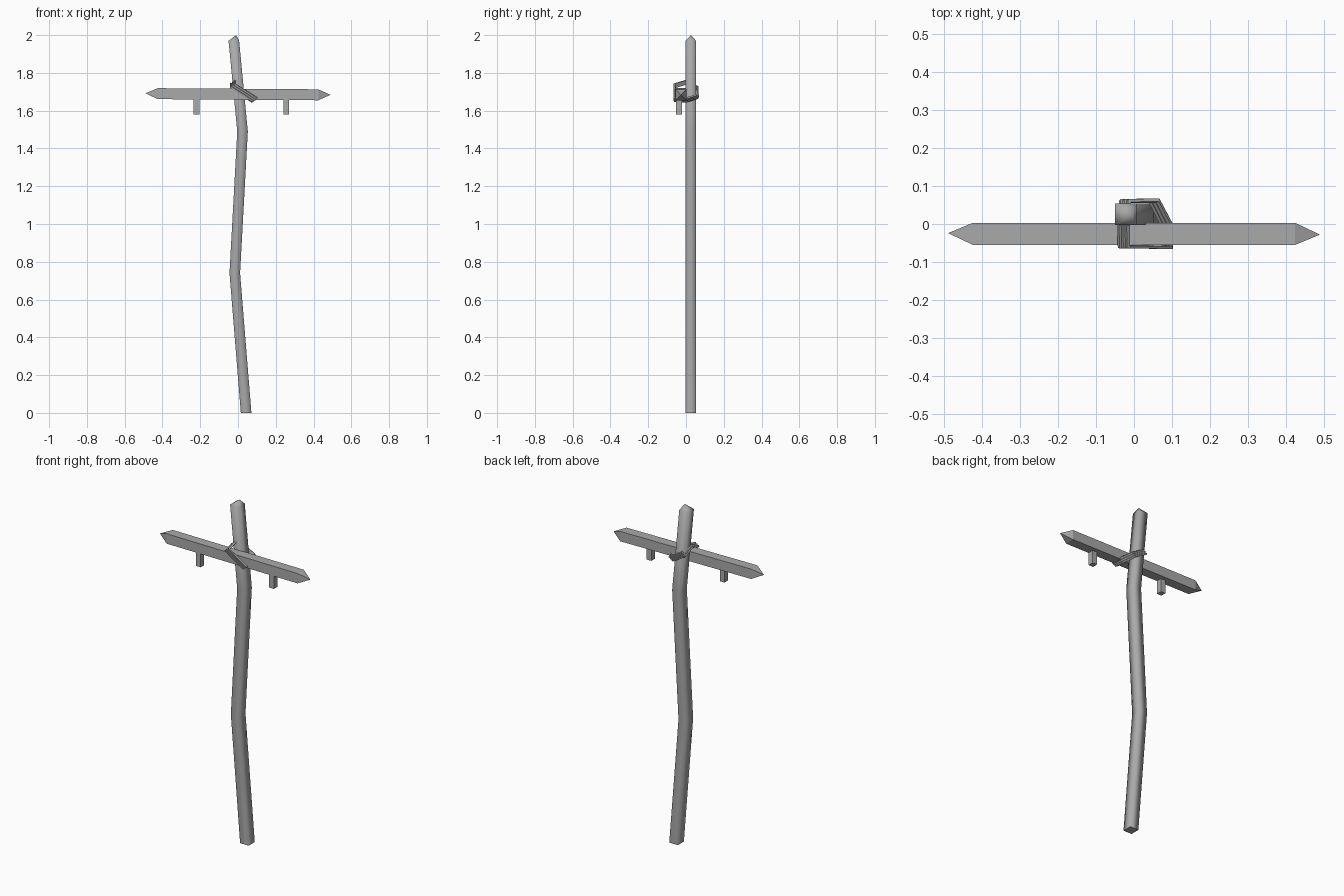
import bpy
import bmesh
from mathutils import Vector

cube = bpy.data.objects.get("Cube")
if cube:
    bpy.data.objects.remove(cube, do_unlink=True)

# One weathered grey for everything
grey = bpy.data.materials.new("weathered_grey")
grey.use_nodes = True
grey.diffuse_color = (0.4, 0.4, 0.4, 1)
grey.node_tree.nodes["Principled BSDF"].inputs["Base Color"].default_value = (0.4, 0.4, 0.4, 1)


def finish(name, bm, smooth=False):
    bmesh.ops.recalc_face_normals(bm, faces=bm.faces)
    for face in bm.faces:
        face.smooth = smooth and len(face.verts) < 5 and face.normal.z > -0.9
    mesh = bpy.data.meshes.new(name)
    bm.to_mesh(mesh)
    bm.free()
    mesh.materials.append(grey)
    obj = bpy.data.objects.new(name, mesh)
    bpy.context.collection.objects.link(obj)
    return obj


def beam(name, centres, u, v, start_tip=None, end_tip=None, smooth=False):
    """Square beam through the centres; u and v are half-width vectors."""
    bm = bmesh.new()
    u, v = Vector(u), Vector(v)
    rings = [[bm.verts.new(Vector(c) + a * u + b * v)
              for a, b in ((-1, -1), (1, -1), (1, 1), (-1, 1))] for c in centres]
    for low, high in zip(rings, rings[1:]):
        for i in range(4):
            j = (i + 1) % 4
            bm.faces.new((low[i], low[j], high[j], high[i]))
    for ring, tip in ((rings[0], start_tip), (rings[-1], end_tip)):
        if tip:
            point = bm.verts.new(tip)
            for i in range(4):
                bm.faces.new((ring[i], ring[(i + 1) % 4], point))
        else:
            bm.faces.new(ring)
    return finish(name, bm, smooth)


# Crooked upright pole with a pointed top
beam("pole",
     [(0.043, 0.026, 0), (-0.017, 0.026, 0.74), (0.024, 0.026, 1.49), (-0.022, 0.026, 1.97)],
     (0.028, 0, 0), (0, 0.028, 0), end_tip=(-0.01, 0.026, 2.0), smooth=True)

# Crossbar sharpened at both ends
beam("crossbar", [(-0.425, -0.026, 1.69), (0.425, -0.026, 1.684)],
     (0, 0.029, 0), (0, 0, 0.029),
     start_tip=(-0.49, -0.024, 1.692), end_tip=(0.49, -0.028, 1.684))

# Two pegs hanging under the crossbar
for side, x in (("right", -0.22), ("left", 0.255)):
    beam(side + "_peg", [(x, -0.037, 1.58), (x, -0.037, 1.67)],
         (0.015, 0, 0), (0, 0.016, 0))

# Slanted rope lashing of three turns
turn = [(-0.037, -0.06, 1.728), (-0.037, -0.004, 1.745), (-0.034, 0.06, 1.715),
        (0.043, 0.062, 1.672), (0.075, 0, 1.652), (0.078, -0.061, 1.655)]
for n in range(3):
    curve = bpy.data.curves.new("rope_path", "CURVE")
    curve.dimensions = "3D"
    curve.bevel_depth = 0.007
    curve.bevel_resolution = 0
    spline = curve.splines.new("POLY")
    spline.points.add(len(turn) - 1)
    spline.use_cyclic_u = True
    for point, (x, y, z) in zip(spline.points, turn):
        point.co = (x + 0.01 * n, y, z + 0.007 * n - 0.003, 1)
        point.radius = 1
    spline.use_smooth = False
    curve.materials.append(grey)
    rope = bpy.data.objects.new("rope_turn_" + str(n + 1), curve)
    bpy.context.collection.objects.link(rope)
